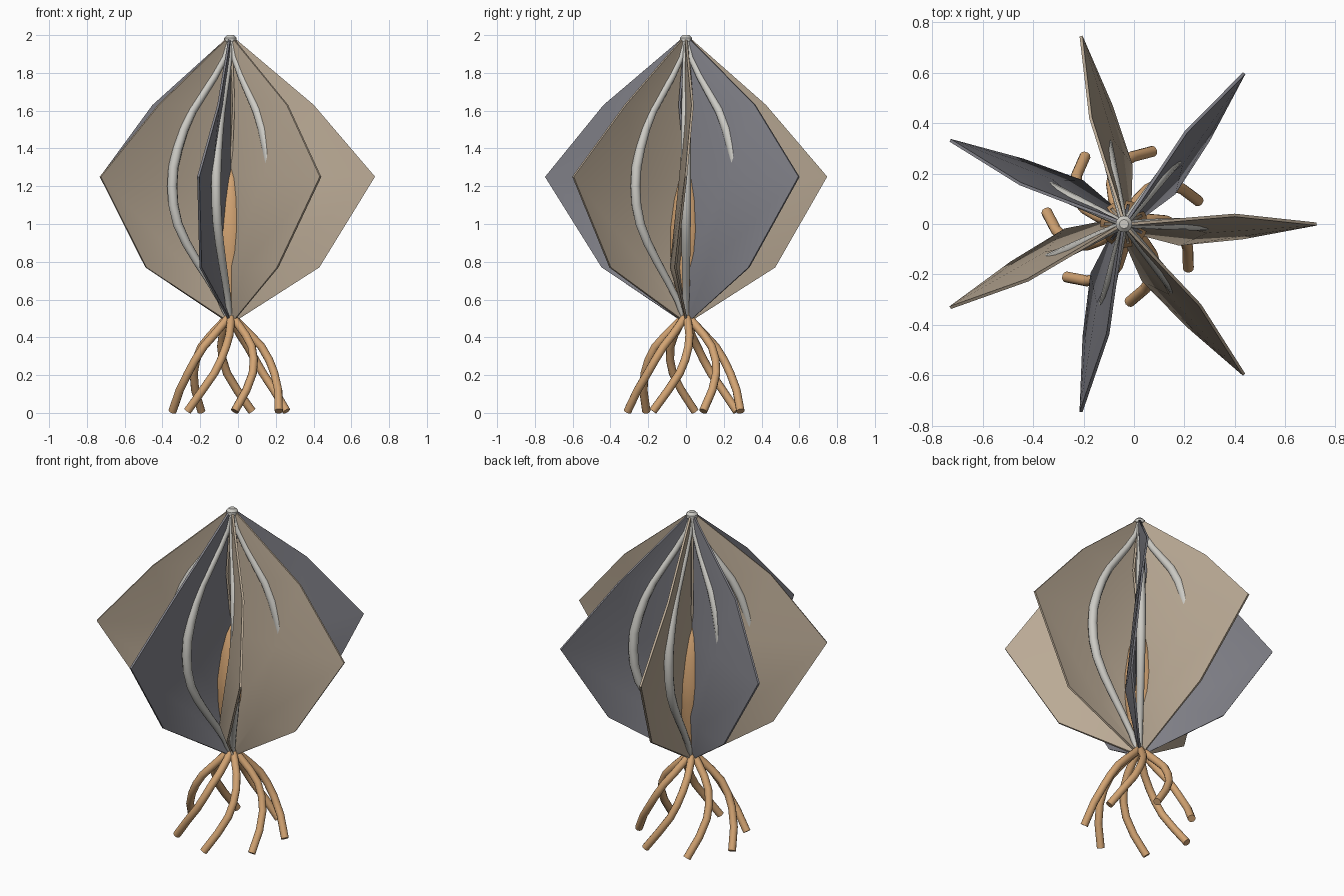
import bpy
import bmesh
from math import sin, cos, radians, tau

AXIS_X = -0.04
COUNT = 7

if "Cube" in bpy.data.objects:
    bpy.data.objects.remove(bpy.data.objects["Cube"])


def make_material(name, rgb):
    mat = bpy.data.materials.new(name)
    mat.use_nodes = True
    mat.diffuse_color = (*rgb, 1)
    bsdf = mat.node_tree.nodes["Principled BSDF"]
    bsdf.inputs["Base Color"].default_value = (*rgb, 1)
    bsdf.inputs["Roughness"].default_value = 0.8
    return mat


TAN = make_material("warm tan", (0.49, 0.40, 0.30))
GREY = make_material("slate grey", (0.23, 0.23, 0.26))
PALE = make_material("pale grey", (0.61, 0.60, 0.56))
ORANGE = make_material("root orange", (0.65, 0.37, 0.17))


def place(angle, r, t, z):
    """Point at radius r and sideways offset t from a spoke direction."""
    return (AXIS_X + r * cos(angle) - t * sin(angle),
            r * sin(angle) + t * cos(angle), z)


def finish(obj, mat, angle=40):
    """Apply modifiers or bevels, colour the part and smooth its shading."""
    bpy.context.scene.collection.objects.link(obj)
    obj.data.materials.append(mat)
    bpy.ops.object.select_all(action="DESELECT")
    obj.select_set(True)
    bpy.context.view_layer.objects.active = obj
    bpy.ops.object.convert(target="MESH")
    bpy.ops.object.shade_smooth_by_angle(angle=radians(angle))


def tube(name, points, radii, depth, mat):
    curve = bpy.data.curves.new(name, "CURVE")
    curve.dimensions = "3D"
    curve.bevel_depth = depth
    curve.bevel_resolution = 3
    curve.use_fill_caps = True
    spline = curve.splines.new("POLY")
    spline.points.add(len(points) - 1)
    for p, co, radius in zip(spline.points, points, radii):
        p.co = (*co, 1)
        p.radius = radius
    finish(bpy.data.objects.new(name, curve), mat, 50)


def lathe(name, profile, sides, mat):
    bm = bmesh.new()
    rings = [[bm.verts.new(place(tau * i / sides, r, 0, z)) for i in range(sides)]
             for r, z in profile]
    for low, high in zip(rings, rings[1:]):
        for i in range(sides):
            j = (i + 1) % sides
            bm.faces.new((low[i], low[j], high[j], high[i]))
    bm.faces.new(rings[0][::-1])
    bm.faces.new(rings[-1])
    mesh = bpy.data.meshes.new(name)
    bm.to_mesh(mesh)
    bm.free()
    finish(bpy.data.objects.new(name, mesh), mat)


# Fin rows: height, then (radius, sideways offset) for inner, middle, outer
FIN_ROWS = [
    (0.50, (0.00, 0.00), (0.02, 0.00), (0.045, 0.00)),
    (0.77, (0.03, -0.03), (0.22, -0.08), (0.47, -0.055)),
    (1.25, (0.00, 0.00), (0.33, -0.03), (0.765, 0.00)),
    (1.63, (-0.08, 0.00), (0.20, 0.00), (0.44, 0.035)),
    (1.985, (-0.015, 0.00), (0.00, 0.00), (0.02, 0.00)),
]


def fin(index, angle):
    bm = bmesh.new()
    grid = [[bm.verts.new(place(angle, r, t, z)) for r, t in cols]
            for z, *cols in FIN_ROWS]
    for low, high in zip(grid, grid[1:]):
        for i in range(2):
            bm.faces.new((low[i], low[i + 1], high[i + 1], high[i]))
    name = f"fin_{index + 1}"
    mesh = bpy.data.meshes.new(name)
    bm.to_mesh(mesh)
    bm.free()
    obj = bpy.data.objects.new(name, mesh)
    solid = obj.modifiers.new("thickness", "SOLIDIFY")
    solid.thickness = 0.012
    solid.offset = 0
    finish(obj, GREY if index % 2 else TAN)


# Rib path: radius, height
RIB = [(0.005, 1.98), (0.035, 1.88), (0.095, 1.78), (0.16, 1.69), (0.225, 1.6),
       (0.275, 1.5), (0.31, 1.4), (0.335, 1.3), (0.342, 1.2), (0.335, 1.1),
       (0.31, 1.0), (0.26, 0.9), (0.195, 0.8), (0.125, 0.7), (0.06, 0.6),
       (0.015, 0.5)]

# Root path: radius, swing in degrees, height
ROOT = [(0.01, 50, 0.51), (0.05, 48, 0.47), (0.11, 44, 0.41), (0.165, 39, 0.35),
        (0.205, 33, 0.28), (0.235, 26, 0.21), (0.27, 14, 0.12), (0.31, 0, 0.009)]

for k in range(COUNT):
    spoke = tau * k / COUNT
    fin(k, spoke)
    # Pale rib, thickest halfway down
    tube(f"rib_{k + 1}", [place(spoke, r, 0, z) for r, z in RIB],
         [0.55 + 0.45 * sin(tau / 2 * i / (len(RIB) - 1)) for i in range(len(RIB))],
         0.027, PALE)
    # Curling root
    foot = spoke + radians(17)
    tube(f"root_{k + 1}", [place(foot + radians(a), r, 0, z) for r, a, z in ROOT],
         [1.0] * len(ROOT), 0.022, ORANGE)

# Spindle core between the fins
lathe("core", [(0.03, 0.5), (0.065, 0.68), (0.09, 0.85), (0.095, 0.97),
               (0.075, 1.13), (0.045, 1.24), (0.01, 1.3)], 16, ORANGE)

# Small cap where the fins meet
lathe("top_cap", [(0.033, 1.965), (0.033, 1.985), (0.018, 2.0)], 12, PALE)
